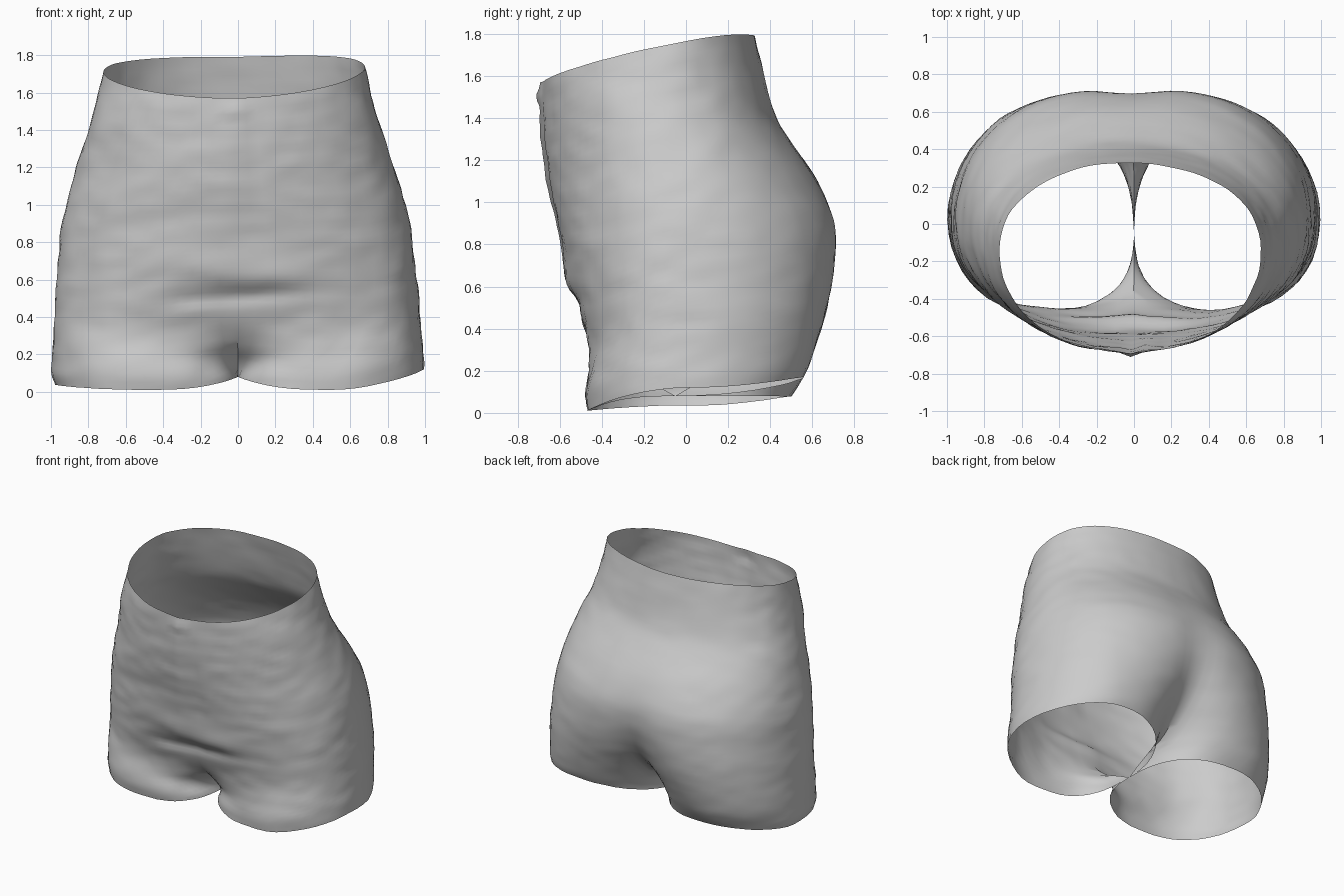
import bpy, bmesh, math
from mathutils import Vector, noise

if "Cube" in bpy.data.objects:
    bpy.data.objects.remove(bpy.data.objects["Cube"])

# height: half width, front y, back y, y of widest point, front pinch, back pinch
PROFILE = [
    (0.00, 0.970, -0.465, 0.46, 0.02, 1.00, 1.00),
    (0.08, 0.993, -0.475, 0.50, 0.02, 1.00, 1.00),
    (0.20, 0.993, -0.485, 0.60, 0.02, 0.50, 0.66),
    (0.33, 0.985, -0.495, 0.67, 0.02, 0.20, 0.45),
    (0.50, 0.970, -0.535, 0.73, 0.02, 0.07, 0.27),
    (0.70, 0.955, -0.58, 0.755, 0.01, 0.01, 0.14),
    (0.90, 0.930, -0.615, 0.735, 0.00, 0.0, 0.07),
    (1.10, 0.880, -0.65, 0.635, -0.03, 0.0, 0.02),
    (1.28, 0.825, -0.67, 0.505, -0.07, 0.0, 0.0),
    (1.40, 0.785, -0.68, 0.43, -0.10, 0.0, 0.0),
    (1.60, 0.730, -0.685, 0.372, -0.12, 0.0, 0.0),
    (1.80, 0.680, -0.63, 0.325, -0.13, 0.0, 0.0),
]
CROTCH_Y = -0.05
COLS, ROWS = 44, 56


def sample(z):
    """Smooth curve through the profile at a height (straight below the crotch)."""
    z = min(max(z, 0.0), 1.8)
    last = len(PROFILE) - 1
    i = next(k for k in range(last) if z <= PROFILE[k + 1][0])
    a, b = PROFILE[i], PROFILE[i + 1]
    p, n = PROFILE[max(i - 1, 0)], PROFILE[min(i + 2, last)]
    h = b[0] - a[0]
    f = (z - a[0]) / h
    if i < 2:
        return [u + (v - u) * f for u, v in zip(a[1:], b[1:])]
    out = []
    for k in range(1, 7):
        m0 = (b[k] - p[k]) / (b[0] - p[0]) * h
        m1 = (n[k] - a[k]) / (n[0] - a[0]) * h
        out.append((2 * f**3 - 3 * f**2 + 1) * a[k] + (f**3 - 2 * f**2 + f) * m0
                   + (3 * f**2 - 2 * f**3) * b[k] + (f**3 - f**2) * m1)
    return out


def power(v, n):
    return math.copysign(abs(v) ** (2 / n), v)


def bump(v, centre, width):
    return math.exp(-((v - centre) / width) ** 2)


def section(t, z, side):
    """Half outline: a hip arc that blends into a closed leg loop."""
    w, front, back, mid, pf, pb = sample(z)
    b = min(1, max(0, pf + (pb - pf) * t))
    grow = 1 + 0.2 * b * (1 - b)
    front, back = front * grow, back * grow
    # hip arc from front centre to back centre
    c, s = math.cos(math.pi * t), math.sin(math.pi * t)
    n = 2.1 + 0.3 * min(1, max(0, 1.2 - z)) if c > 0 else 2.13
    hx = w * power(s, n)
    hy = mid + power(c, n) * (front - mid) if c > 0 else mid - power(c, n) * (back - mid)
    # leg loop that starts and ends at the crotch, flatter on the inner thigh
    c, s = math.cos(2 * math.pi * t), math.sin(2 * math.pi * t)
    n = 2.1 if c < 0 else (2.9 if s > 0 else 2.5)
    lx = w / 2 * (1 - power(c, n))
    centre = mid + (CROTCH_Y - mid) * (1 + c) / 2
    ly = centre + power(abs(s), n) * ((front if s > 0 else back) - centre)
    x, y = hx + (lx - hx) * b, hy + (ly - hy) * b
    # fold under the belly and the fly ridge
    if t < 0.4:
        y += 0.03 * bump(z, 0.51 + 0.05 * x * side, 0.045) * bump(x, 0.02, 0.34)
        y -= 0.012 * bump(z, 0.64, 0.08) * bump(x, 0.1, 0.3)
        y -= 0.015 * bump(x, 0, 0.05) * bump(z, 1.25, 0.3)
        y -= 0.02 * bump(x, 0, 0.05) * bump(z, 1.5, 0.04)
        y += 0.012 * bump(x * side, 0.07, 0.04) * bump(z, 1.1, 0.35)
    return x * side, y


def hem(t, side):
    """Height of the leg opening around the leg."""
    keys = [0.08, 0.01, 0.12, 0.17, 0.08] if side > 0 else [0.08, 0.01, 0.035, 0.08, 0.08]
    i = min(int(t * 4), 3)
    f = t * 4 - i
    f = f * f * (3 - 2 * f)
    return keys[i] + (keys[i + 1] - keys[i]) * f


def waist(t, side):
    """Height of the waist opening, low in front and high behind."""
    s = math.sin(math.pi * t)
    return 1.68 - 0.11 * math.cos(math.pi * t) + 0.047 * s ** 1.5 + 0.012 * side * s


# shorts shell: both halves lofted from hem to waist
bm = bmesh.new()
for side in (1, -1):
    grid = []
    for r in range(ROWS + 1):
        row = []
        for k in range(COLS + 1):
            t = k / COLS
            low = hem(t, side)
            z = low + (waist(t, side) - low) * (r / ROWS) ** 1.1
            x, y = section(t, z, side)
            row.append(bm.verts.new((x, y, z)))
        grid.append(row)
    for r in range(ROWS):
        for k in range(COLS):
            q = [grid[r][k], grid[r][k + 1], grid[r + 1][k + 1], grid[r + 1][k]]
            bm.faces.new(q if side > 0 else q[::-1])
bmesh.ops.remove_doubles(bm, verts=bm.verts, dist=0.0015)

# round off the seat seam
seam = [v for v in bm.verts if abs(v.co.x) < 0.16 and 0.1 < v.co.y
        and 0.2 < v.co.z < 1.3 and not v.is_boundary]
for _ in range(4):
    bmesh.ops.smooth_vert(bm, verts=seam, factor=0.5,
                          use_axis_x=False, use_axis_y=True, use_axis_z=False)
bm.normal_update()

# cloth wrinkles, mostly horizontal, plus the slight lean of the waist
offsets = []
for v in bm.verts:
    p = v.co
    big = noise.noise(Vector((p.x * 2.2, p.y * 2.2, p.z * 5)))
    fine = noise.noise(Vector((p.x * 8 + 9, p.y * 8, p.z * 13)))
    fade = min(1, abs(p.x) * 6 + p.z) * (0.5 if p.y > 0.2 else 1)
    offsets.append(v.normal * (0.009 * big + 0.007 * fine) * fade)
for v, o in zip(bm.verts, offsets):
    v.co += o
    v.co.x -= 0.022 * (v.co.z / 1.8) * min(1, v.co.z * 2)

mesh = bpy.data.meshes.new("shorts")
bm.to_mesh(mesh)
bm.free()
shorts = bpy.data.objects.new("shorts", mesh)
bpy.context.collection.objects.link(shorts)
bpy.context.view_layer.objects.active = shorts
shorts.select_set(True)
bpy.ops.object.shade_smooth_by_angle(angle=math.radians(40))
